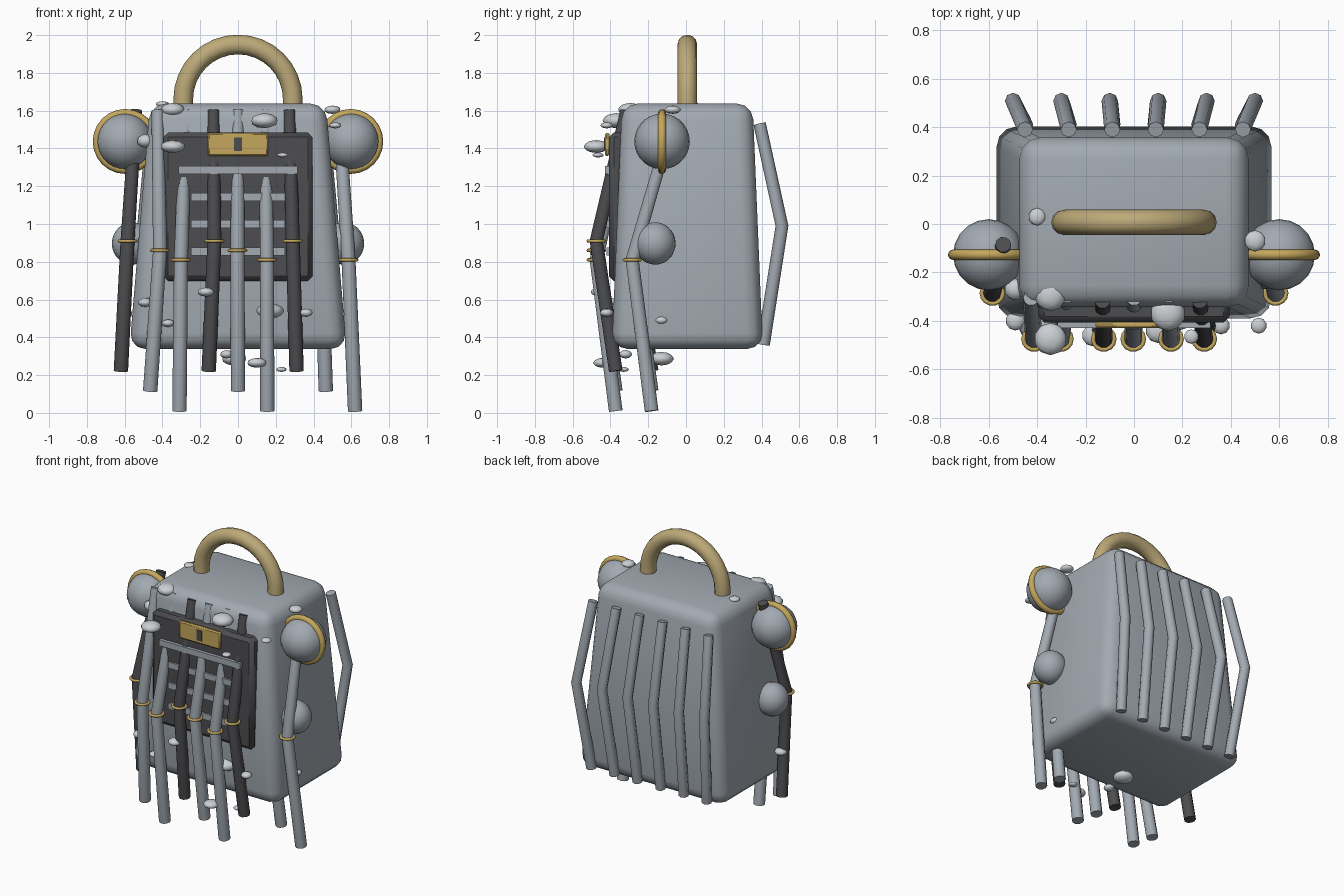
import bpy, bmesh, math
from mathutils import Vector, Matrix

if "Cube" in bpy.data.objects:
    bpy.data.objects.remove(bpy.data.objects["Cube"])


def material(name, rgb):
    m = bpy.data.materials.new(name)
    m.diffuse_color = (*rgb, 1)
    m.use_nodes = True
    m.node_tree.nodes["Principled BSDF"].inputs["Base Color"].default_value = m.diffuse_color
    return m


STEEL = material("blue grey steel", (0.36, 0.40, 0.44))
DARK = material("dark grey", (0.075, 0.075, 0.082))
GOLD = material("pale gold", (0.51, 0.40, 0.19))
BRASS = material("brass", (0.56, 0.39, 0.11))
PEARL = material("pale pearl", (0.60, 0.63, 0.66))


def finish(bm, name, mat, angle=40):
    bmesh.ops.recalc_face_normals(bm, faces=bm.faces)
    me = bpy.data.meshes.new(name)
    bm.to_mesh(me)
    bm.free()
    ob = bpy.data.objects.new(name, me)
    bpy.context.collection.objects.link(ob)
    me.materials.append(mat)
    bpy.ops.object.select_all(action='DESELECT')
    ob.select_set(True)
    bpy.context.view_layer.objects.active = ob
    bpy.ops.object.shade_smooth_by_angle(angle=math.radians(angle))
    return ob


def box(name, mat, centre, size, bevel=0, segments=1, taper=(1, 1)):
    bm = bmesh.new()
    bmesh.ops.create_cube(bm, size=1)
    for v in bm.verts:
        if v.co.z > 0:
            v.co.x *= taper[0]
            v.co.y *= taper[1]
        v.co = Vector(a * b for a, b in zip(v.co, size)) + Vector(centre)
    if bevel:
        bmesh.ops.bevel(bm, geom=bm.edges[:], offset=bevel, segments=segments,
                        profile=0.5, affect='EDGES')
    return finish(bm, name, mat)


def ball(name, mat, centre, radii, low=False):
    bm = bmesh.new()
    if low:
        bmesh.ops.create_icosphere(bm, subdivisions=2, radius=1)
    else:
        bmesh.ops.create_uvsphere(bm, u_segments=20, v_segments=14, radius=1)
    for v in bm.verts:
        v.co = Vector(a * b for a, b in zip(v.co, radii)) + Vector(centre)
    return finish(bm, name, mat, 60)


def tube(name, mat, points, radii, sides=10, side=(1, 0, 0), closed=False):
    """Sweep a circle along a planar path; 'side' is roughly across the path."""
    bm = bmesh.new()
    pts = [Vector(p) for p in points]
    n, rings = len(pts), []
    for i, p in enumerate(pts):
        a = pts[(i - 1) % n] if closed else pts[max(i - 1, 0)]
        b = pts[(i + 1) % n] if closed else pts[min(i + 1, n - 1)]
        t = (b - a).normalized()
        u = Vector(side)
        u = (u - t * u.dot(t)).normalized()
        w = t.cross(u)
        rings.append([bm.verts.new(p + radii[i] * (math.cos(q) * u + math.sin(q) * w))
                      for q in (2 * math.pi * k / sides for k in range(sides))])
    for i in range(n if closed else n - 1):
        r, s = rings[i], rings[(i + 1) % n]
        for k in range(sides):
            j = (k + 1) % sides
            bm.faces.new((r[k], r[j], s[j], s[k]))
    if not closed:
        bm.faces.new(rings[0])
        bm.faces.new(rings[-1])
    return finish(bm, name, mat, 50)


def ring(name, mat, centre, major, minor, axis, count=20):
    axis = Vector(axis).normalized()
    rot = axis.to_track_quat('Z', 'Y')
    pts = [Vector(centre) + rot @ Vector((major * math.cos(a), major * math.sin(a), 0))
           for a in (2 * math.pi * i / count for i in range(count))]
    return tube(name, mat, pts, [minor] * count, 8, axis, True)


# Tapered, rounded body
box("body", STEEL, (0, 0.007, 0.988), (1.15, 0.80, 1.30), 0.085, 3, (0.81, 0.865))

# Arched carrying handle
arch = [(-0.29, 0.007, 1.58)]
arch += [(-0.29 * math.cos(math.pi * i / 16), 0.007, 1.66 + 0.29 * math.sin(math.pi * i / 16))
         for i in range(17)]
arch += [(0.29, 0.007, 1.58)]
tube("handle", GOLD, arch, [0.052] * len(arch), 12, (0, 1, 0))

# Front panel with slats and latch plate
box("front_panel", DARK, (0, -0.345, 1.092), (0.79, 0.125, 0.785), 0.025, 1)
box("top_slat", STEEL, (0, -0.415, 1.287), (0.63, 0.03, 0.042))
for k in range(3):
    box("panel_slat", STEEL, (0, -0.406, 1.143 - 0.144 * k), (0.50, 0.03, 0.042))
box("latch_plate", BRASS, (0, -0.417, 1.422), (0.32, 0.026, 0.122), 0.008, 1)
box("latch_slot", DARK, (0, -0.431, 1.422), (0.042, 0.008, 0.072))

# Side domes with rims, and smaller lower bumps
for s in (-1, 1):
    ball("side_dome", STEEL, (s * 0.60, -0.127, 1.437), (0.147,) * 3)
    ring("dome_rim", BRASS, (s * 0.597, -0.127, 1.437), 0.15, 0.022, (0, 1, 0), 24)
    ball("lower_bump", STEEL, (s * 0.56, -0.163, 0.897), (0.108, 0.108, 0.112))

# Nine bent hanging legs: knee x positions, lengths repeat in threes
knee_x = (-0.585, -0.413, -0.302, -0.125, -0.003, 0.153, 0.29, 0.44, 0.585)
top_x = (-0.54, -0.425, -0.275, -0.13, 0, 0.145, 0.272, 0.42, 0.54)
for i in range(9):
    back = 0.19 if i in (0, 7, 8) else 0
    top_z = 1.6 if i < 7 else 1.5
    kz = 0.91 - 0.05 * (i % 3)
    slope = 0.29 if back else 0.23
    top = Vector((top_x[i], -0.475 + back + slope * (top_z - kz), top_z))
    knee = Vector((knee_x[i], -0.475 + back, kz))
    foot = Vector((-0.62 + 0.155 * i, -0.372 + back, 0.222 - 0.106 * (i % 3)))
    tube("hanging_leg", DARK if i % 3 == 0 else STEEL, (top, knee, foot),
         (0.033, 0.037, 0.038), 10)
    ring("knee_ring", BRASS, knee, 0.044, 0.009, (0, 0, 1), 14)

# Six bowed rods on the back
for i in range(6):
    x = -0.45 + 0.18 * i
    tube("back_rod", STEEL, ((x, 0.39, 1.53), (x * 1.11, 0.508, 0.99), (x, 0.41, 0.362)),
         (0.033, 0.034, 0.034), 8)

# Scattered flattened pebbles: x, y, z, radius, half height
pebbles = (
    (-0.345, -0.295, 1.605, 0.065, 0.036), (-0.345, -0.475, 1.41, 0.067, 0.034),
    (0.14, -0.37, 1.547, 0.072, 0.04), (0.50, -0.07, 1.605, 0.044, 0.022),
    (0.515, -0.42, 1.522, 0.033, 0.016), (-0.49, -0.27, 1.44, 0.045, 0.036),
    (0.237, -0.465, 1.365, 0.03, 0.013), (-0.40, 0.03, 1.635, 0.036, 0.015),
    (-0.17, -0.46, 0.64, 0.045, 0.024), (-0.60, -0.20, 0.525, 0.042, 0.025),
    (-0.49, -0.40, 0.585, 0.04, 0.024), (-0.37, -0.40, 0.475, 0.035, 0.02),
    (0.17, -0.37, 0.54, 0.075, 0.04), (0.36, -0.42, 0.53, 0.036, 0.022),
    (-0.02, -0.13, 0.287, 0.066, 0.036), (0.10, -0.44, 0.265, 0.052, 0.026),
    (0.23, -0.33, 0.23, 0.028, 0.013), (0.545, -0.13, 0.49, 0.036, 0.022),
    (-0.06, -0.32, 0.31, 0.035, 0.022),
)
for x, y, z, r, h in pebbles:
    ball("pebble", PEARL, (x, y, z), (r, r, h), True)
